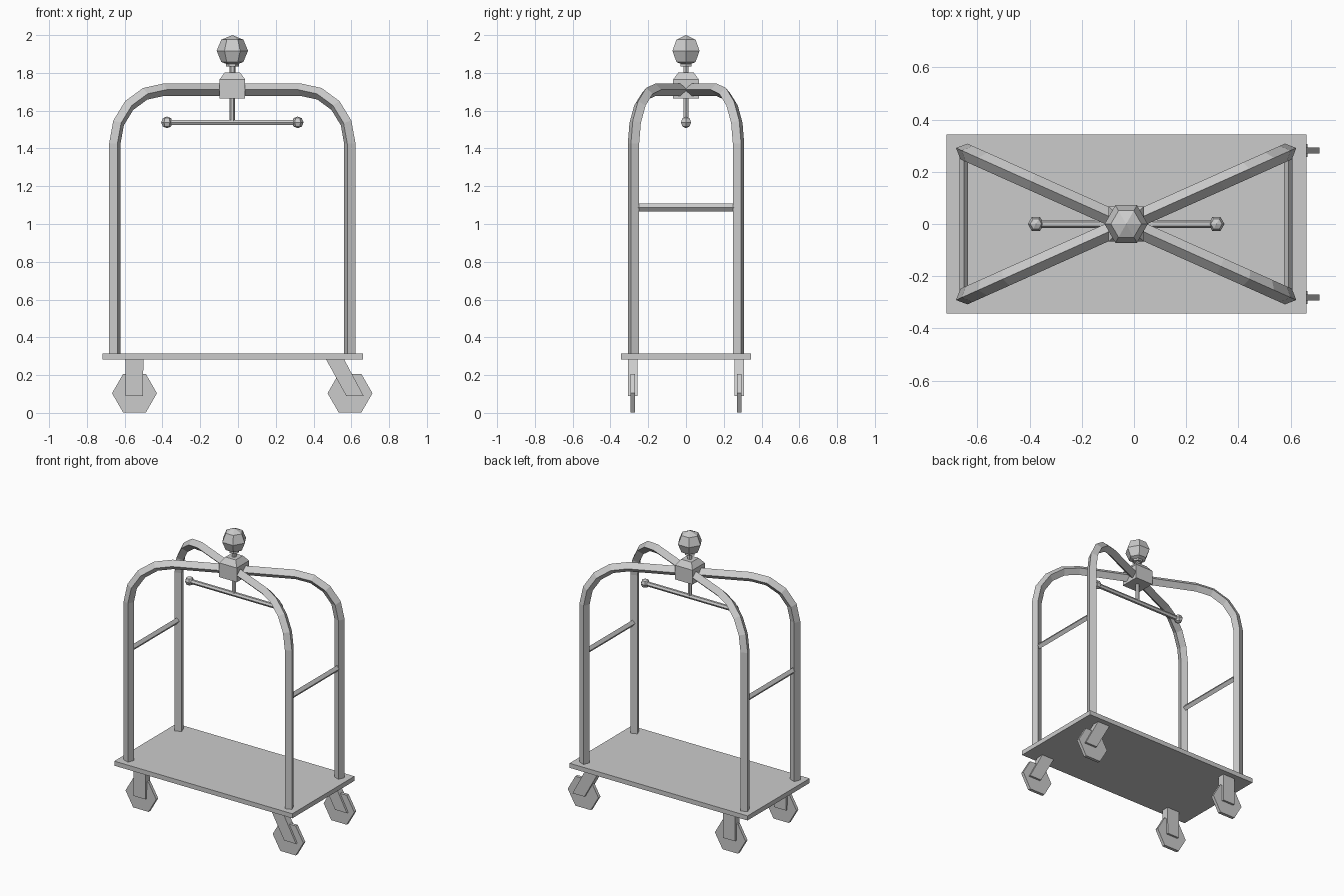
import bpy, bmesh
from math import sin, cos, pi
from mathutils import Vector

if "Cube" in bpy.data.objects:
    bpy.data.objects.remove(bpy.data.objects["Cube"])

CX = -0.03          # centre of the frame in x


def loft(name, rings):
    """Skin a list of equal-length vertex rings and cap both ends."""
    bm = bmesh.new()
    vs = [[bm.verts.new(p) for p in ring] for ring in rings]
    n = len(vs[0])
    for a, b in zip(vs, vs[1:]):
        for i in range(n):
            j = (i + 1) % n
            bm.faces.new((a[i], a[j], b[j], b[i]))
    bm.faces.new(vs[0][::-1])
    bm.faces.new(vs[-1])
    bmesh.ops.remove_doubles(bm, verts=bm.verts, dist=1e-5)
    bmesh.ops.recalc_face_normals(bm, faces=bm.faces)
    me = bpy.data.meshes.new(name)
    bm.to_mesh(me)
    bm.free()
    ob = bpy.data.objects.new(name, me)
    bpy.context.collection.objects.link(ob)
    return ob


def tube(name, pts, side, radii, n=6, squash=1.0):
    """Sweep an n-gon along pts; one corner points along the side vector."""
    pts = [Vector(p) for p in pts]
    side = Vector(side).normalized()
    if not isinstance(radii, (list, tuple)):
        radii = [radii] * len(pts)
    rings = []
    for i, p in enumerate(pts):
        t1 = (pts[min(i + 1, len(pts) - 1)] - pts[max(i - 1, 0)]).normalized()
        nrm = side.cross(t1).normalized()
        rings.append([p + radii[i] * (cos(2 * pi * k / n) * side
                                      + squash * sin(2 * pi * k / n) * nrm)
                      for k in range(n)])
    return loft(name, rings)


def ball(name, c, r):
    a = [pi * k / 4 for k in range(5)]
    return tube(name, [(c[0], c[1], c[2] - r * cos(t)) for t in a], (1, 0, 0),
                [r * sin(t) for t in a])


def rect(cx, cy, z, hx, hy):
    return [(cx - hx, cy - hy, z), (cx + hx, cy - hy, z),
            (cx + hx, cy + hy, z), (cx - hx, cy + hy, z)]


# Platform
loft("platform", [rect(-0.028, 0, z, 0.69, 0.344) for z in (0.283, 0.315)])

# Two crossing arches
HX, HY, TOP, R = 0.622, 0.278, 1.711, 0.285
L = (HX ** 2 + HY ** 2) ** 0.5
half = [(L, 0.30)] + [(L - R + R * cos(pi * k / 8), TOP - R + R * sin(pi * k / 8))
                      for k in range(5)]
profile = half + [(-s, z) for s, z in reversed(half)]
for s, label in ((1, "a"), (-1, "b")):
    d = Vector((HX, s * HY, 0)) / L
    tube("arch_" + label, [(CX + d.x * u, d.y * u, z) for u, z in profile],
         (-d.y, d.x, 0), 0.033, n=4)

# Side rails between the posts
for s, label in ((-1, "left"), (1, "right")):
    x = CX + s * HX
    tube("side_rail_" + label, [(x, -HY, 1.087), (x, HY, 1.087)],
         (0, 0, 1), 0.022, n=4, squash=0.75)

# Joint block with chamfered top
loft("joint_block", [rect(CX, 0, z, h, h)
                     for z, h in ((1.665, 0.068), (1.765, 0.068), (1.803, 0.04))])

# Finial
tube("finial_stem", [(CX, 0, 1.79), (CX, 0, 1.86)], (1, 0, 0), 0.016)
tube("finial_collar", [(CX, 0, 1.835), (CX, 0, 1.855)], (1, 0, 0), 0.034)
ball("finial_ball", (CX, 0, 1.917), 0.083)

# Hanging bar
tube("hanger_stem", [(CX, 0, 1.54), (CX, 0, 1.68)], (1, 0, 0), 0.014)
tube("hanger_bar", [(CX - 0.346, 0, 1.538), (CX + 0.346, 0, 1.538)],
     (0, 1, 0), 0.016)
for s, label in ((-1, "left"), (1, "right")):
    ball("hanger_knob_" + label, (CX + s * 0.346, 0, 1.538), 0.031)

# Castors: straight forks on the left, raked forks on the right
for sy, row in ((-1, "front"), (1, "back")):
    y = sy * 0.282
    for wx, top, bottom, label in ((-0.548, -0.549, -0.549, "left"),
                                   (0.593, 0.513, 0.619, "right")):
        tube(f"wheel_{row}_{label}", [(wx, y - 0.011, 0.104), (wx, y + 0.011, 0.104)],
             (1, 0, 0), 0.119)
        loft(f"fork_{row}_{label}", [rect(bottom, y, 0.09, 0.046, 0.025),
                                     rect(top, y, 0.285, 0.048, 0.025)])
